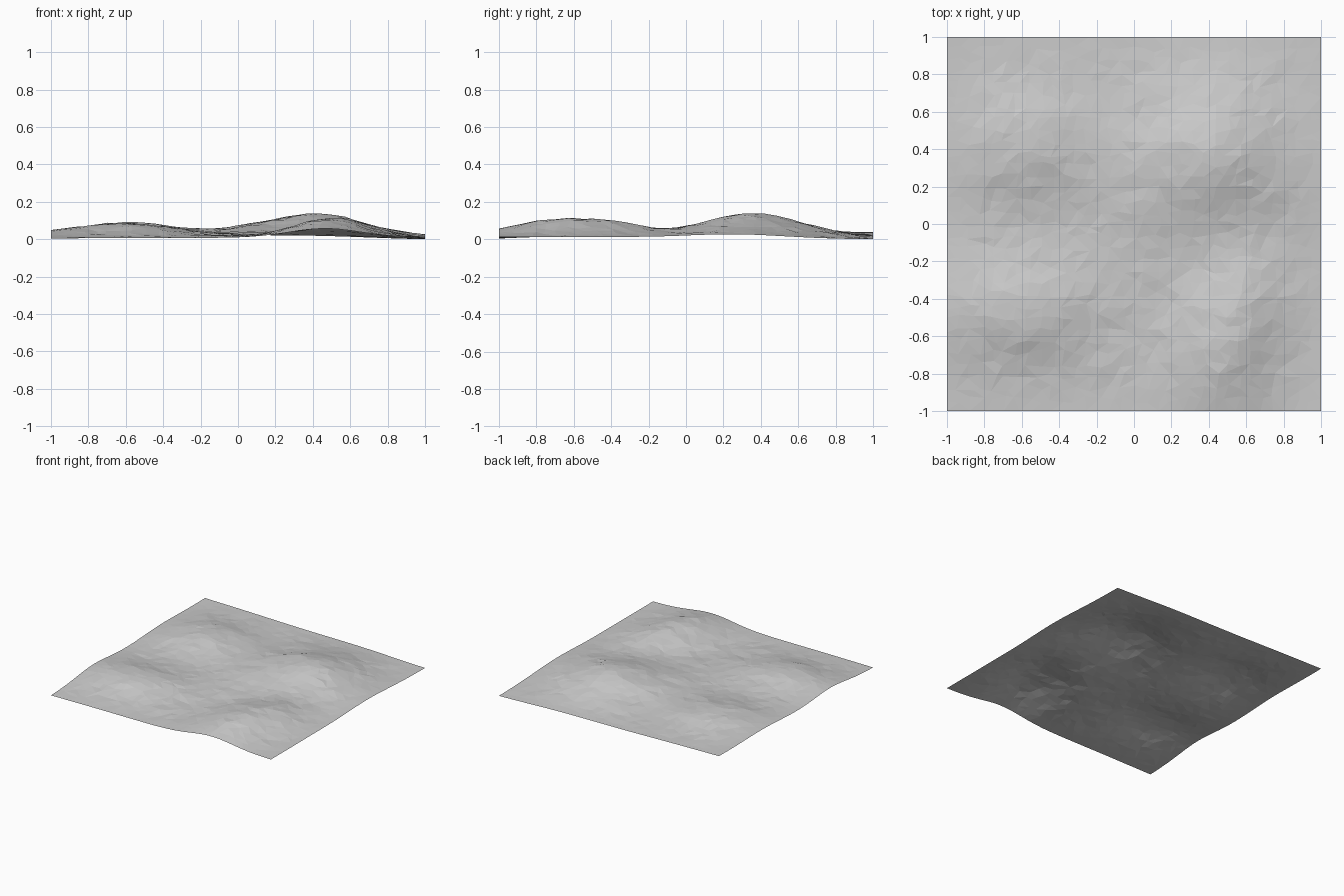
import bpy, random
from math import exp
from mathutils import Vector, noise
from mathutils.geometry import delaunay_2d_cdt

cube = bpy.data.objects.get("Cube")
if cube:
    bpy.data.objects.remove(cube)
random.seed(7)

# Hills: centre x, centre y, height, spread x, spread y
HILLS = [
    (0.43, 0.36, 0.125, 0.25, 0.27),
    (0.46, -0.72, 0.085, 0.19, 0.26),
    (0.60, -0.40, 0.055, 0.17, 0.20),
    (-0.58, 0.42, 0.070, 0.24, 0.22),
    (-0.58, -0.46, 0.075, 0.25, 0.20),
    (0.0, 0.15, 0.028, 0.20, 0.35),
    (-0.98, -0.45, 0.018, 0.15, 0.20),
    (0.95, 0.20, 0.015, 0.20, 0.25),
]


def height(x, y):
    z = 0.02 - 0.008 * x + 0.006 * y - 0.012 * x * y
    for cx, cy, h, sx, sy in HILLS:
        z += h * exp(-((x - cx) / sx) ** 2 / 2 - ((y - cy) / sy) ** 2 / 2)
    inside = min(1, 5 * (1 - max(abs(x), abs(y))))
    z += inside * 0.006 * noise.noise(Vector((x * 6, y * 6, 3)))
    z += inside * random.uniform(-0.003, 0.003)
    return max(z, 0)


# Irregular scatter of points, with straight borders
N = 32
points = []
for i in range(N + 1):
    for j in range(N + 1):
        x, y = 2 * i / N - 1, 2 * j / N - 1
        if 0 < i < N:
            x += random.uniform(-0.65, 0.65) / N
        if 0 < j < N:
            y += random.uniform(-0.65, 0.65) / N
        points.append(Vector((x, y)))

flat, _, tris, *_ = delaunay_2d_cdt(points, [], [], 0, 1e-5)
verts = [(p.x, p.y, height(p.x, p.y)) for p in flat]
low = min(v[2] for v in verts)
verts = [(x, y, z - low) for x, y, z in verts]

# Terrain sheet with flat facets
mesh = bpy.data.meshes.new("terrain")
mesh.from_pydata(verts, [], tris)
mesh.update()
terrain = bpy.data.objects.new("terrain", mesh)
bpy.context.scene.collection.objects.link(terrain)

# Stone colour
stone = bpy.data.materials.new("pale grey stone")
stone.use_nodes = True
colour = (0.6, 0.6, 0.6, 1)
stone.diffuse_color = colour
stone.node_tree.nodes["Principled BSDF"].inputs["Base Color"].default_value = colour
mesh.materials.append(stone)
